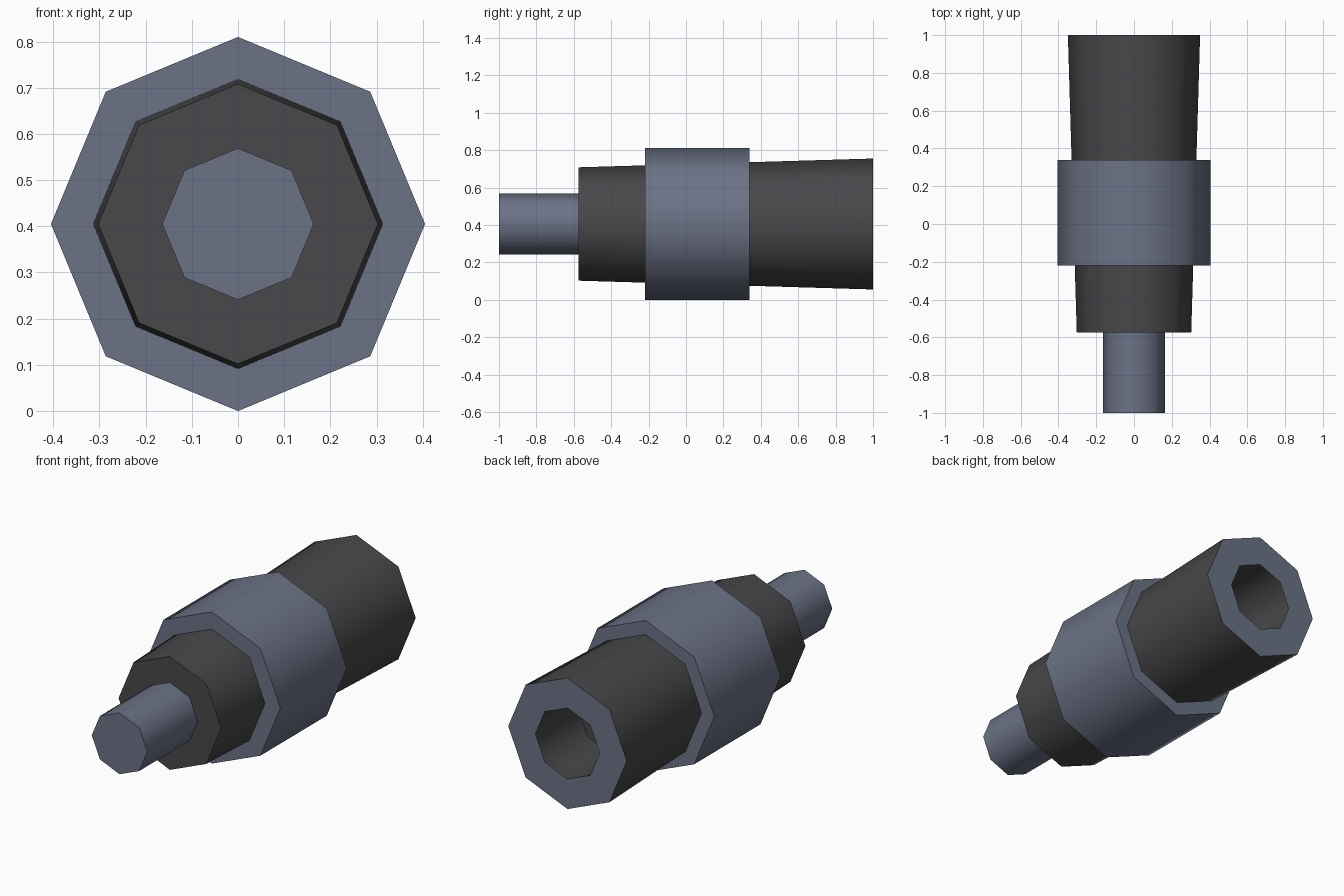
import bpy, bmesh, math

if "Cube" in bpy.data.objects:
    bpy.data.objects.remove(bpy.data.objects["Cube"])

CZ = 0.405   # height of the long axis
SIDES = 8


def material(name, rgb):
    m = bpy.data.materials.new(name)
    m.diffuse_color = (*rgb, 1)
    m.use_nodes = True
    m.node_tree.nodes["Principled BSDF"].inputs["Base Color"].default_value = m.diffuse_color
    return m


blue = material("slate_blue", (0.15, 0.17, 0.24))
dark = material("charcoal", (0.065, 0.064, 0.068))


def lathe(name, profile, mats, paint=None):
    """Spin (y, radius) points into octagonal rings, capping both ends."""
    bm = bmesh.new()
    rings = []
    for y, r in profile:
        angles = [2 * math.pi * i / SIDES for i in range(SIDES)]
        rings.append([bm.verts.new((r * math.sin(a), y, CZ + r * math.cos(a))) for a in angles])
    for k, (a, b) in enumerate(zip(rings, rings[1:])):
        for i in range(SIDES):
            j = (i + 1) % SIDES
            f = bm.faces.new((a[i], a[j], b[j], b[i]))
            f.material_index = paint(k) if paint else 0
    bm.faces.new(rings[0])
    bm.faces.new(rings[-1])
    bmesh.ops.recalc_face_normals(bm, faces=bm.faces)
    mesh = bpy.data.meshes.new(name)
    bm.to_mesh(mesh)
    bm.free()
    for m in mats:
        mesh.materials.append(m)
    ob = bpy.data.objects.new(name, mesh)
    bpy.context.collection.objects.link(ob)
    # smooth around the barrel, sharp at the end faces
    bpy.ops.object.select_all(action='DESELECT')
    ob.select_set(True)
    bpy.context.view_layer.objects.active = ob
    bpy.ops.object.shade_smooth_by_angle(angle=math.radians(60))
    return ob


# tapered barrel with a blue rear rim and a blind bore
lathe("barrel", [(-0.575, 0.303), (1.0, 0.35), (1.0, 0.19), (0.64, 0.19)],
      [dark, blue], paint=lambda k: 1 if k == 1 else 0)
# wide middle band
lathe("collar", [(-0.22, 0.405), (0.34, 0.405)], [blue])
# narrow front pin
lathe("front_pin", [(-1.0, 0.164), (-0.57, 0.164)], [blue])
